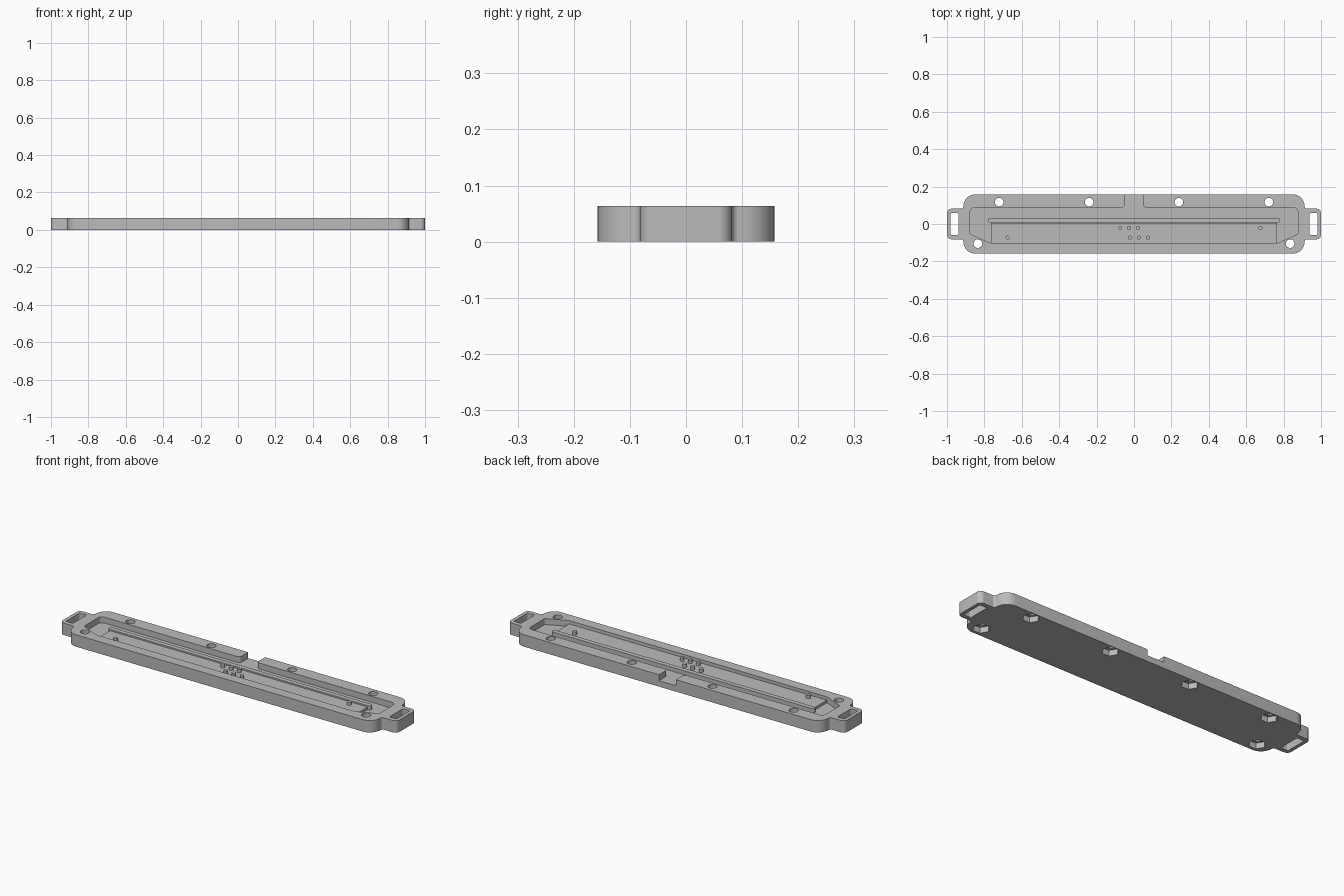
import bpy, bmesh, math
from mathutils import Vector

if "Cube" in bpy.data.objects:
    bpy.data.objects.remove(bpy.data.objects["Cube"])

grey = bpy.data.materials.new("plain_grey")
grey.use_nodes = True
GREY = (0.5, 0.5, 0.5, 1)
grey.diffuse_color = GREY
grey.node_tree.nodes["Principled BSDF"].inputs["Base Color"].default_value = GREY

HEIGHT, FLOOR = 0.064, 0.032


def rounded(corners, steps=8):
    """Fillet each (x, y, radius) corner of a closed outline."""
    out, n = [], len(corners)
    for i, (x, y, r) in enumerate(corners):
        p = Vector((x, y))
        if r == 0:
            out.append(p)
            continue
        a = (Vector(corners[i - 1][:2]) - p).normalized()
        b = (Vector(corners[(i + 1) % n][:2]) - p).normalized()
        half = a.angle(b) / 2
        centre = p + (a + b).normalized() * (r / math.sin(half))
        start = p + a * (r / math.tan(half)) - centre
        end = p + b * (r / math.tan(half)) - centre
        sweep = start.angle(end)
        for k in range(steps + 1):
            t = k / steps
            out.append(centre + (start * math.sin((1 - t) * sweep)
                                 + end * math.sin(t * sweep)) / math.sin(sweep))
    return out


def box(x0, x1, y0, y1, r=0):
    return rounded([(x0, y0, r), (x1, y0, r), (x1, y1, r), (x0, y1, r)])


def circle(x, y, r, sides=24):
    return [Vector((x + r * math.cos(k * math.tau / sides),
                    y + r * math.sin(k * math.tau / sides))) for k in range(sides)]


def extrude(name, outline, z0, z1):
    """Solid prism from a flat outline."""
    bm = bmesh.new()
    face = bm.faces.new([bm.verts.new((p.x, p.y, z0)) for p in outline])
    up = bmesh.ops.extrude_face_region(bm, geom=[face])["geom"]
    bmesh.ops.translate(bm, vec=(0, 0, z1 - z0),
                        verts=[v for v in up if isinstance(v, bmesh.types.BMVert)])
    bmesh.ops.recalc_face_normals(bm, faces=bm.faces)
    mesh = bpy.data.meshes.new(name)
    bm.to_mesh(mesh)
    bm.free()
    mesh.materials.append(grey)
    obj = bpy.data.objects.new(name, mesh)
    bpy.context.collection.objects.link(obj)
    return obj


def cut(target, name, outline, z0, z1):
    cutter = extrude(name, outline, z0, z1)
    mod = target.modifiers.new(name, "BOOLEAN")
    mod.operation, mod.solver, mod.object = "DIFFERENCE", "EXACT", cutter
    bpy.context.view_layer.objects.active = target
    bpy.ops.object.modifier_apply(modifier=mod.name)
    bpy.data.objects.remove(cutter)


def smooth(obj):
    bpy.ops.object.select_all(action="DESELECT")
    obj.select_set(True)
    bpy.context.view_layer.objects.active = obj
    bpy.ops.object.shade_smooth_by_angle(angle=math.radians(30))


# Base plate with a strap tab at each end
quarter = [(0.912, 0.158, 0.062), (0.912, 0.082, 0.013), (1, 0.082, 0.025)]
right = quarter + [(x, -y, r) for x, y, r in reversed(quarter)]
left = [(-x, -y, r) for x, y, r in right]
base = extrude("base_plate", rounded(right + left), 0, HEIGHT)

# Recess with slanted front corners and a channel out through the back
recess = [(-0.767, -0.102, 0), (0.767, -0.102, 0), (0.876, -0.053, 0.01),
          (0.876, 0.087, 0.022), (0.05, 0.087, 0.018), (0.05, 0.2, 0),
          (-0.05, 0.2, 0), (-0.05, 0.087, 0.018), (-0.876, 0.087, 0.022),
          (-0.876, -0.053, 0.01)]
cut(base, "recess", rounded(recess), FLOOR, 0.1)

# Strap slots
for s in (-1, 1):
    cut(base, "slot", box(s * 0.96 - 0.021, s * 0.96 + 0.021, -0.058, 0.058, 0.006), -0.1, 0.1)

# Screw holes with hexagonal nut pockets underneath
for s in (-1, 1):
    for x, y in ((0.721, 0.117), (0.24, 0.117), (0.835, -0.105)):
        cut(base, "screw_hole", circle(s * x, y, 0.023), -0.1, 0.1)
        cut(base, "nut_pocket", circle(s * x, y, 0.042, 6), -0.1, 0.03)
smooth(base)

# Raised platform along the front of the recess, and the rib behind it
extrude("platform", box(-0.765, 0.765, -0.102, 0.006), FLOOR - 0.005, 0.046)
smooth(extrude("rib", box(-0.78, 0.78, 0.007, 0.032, 0.012), FLOOR - 0.005, 0.053))

# Locating pins
pins = [(-0.075, -0.021), (-0.026, -0.021), (0.022, -0.021), (0.676, -0.021)]
for x, y in pins:
    for px, py in ((x, y), (-x, -0.094 - y)):
        smooth(extrude("pin", circle(px, py, 0.011, 16), 0.04, 0.063))
